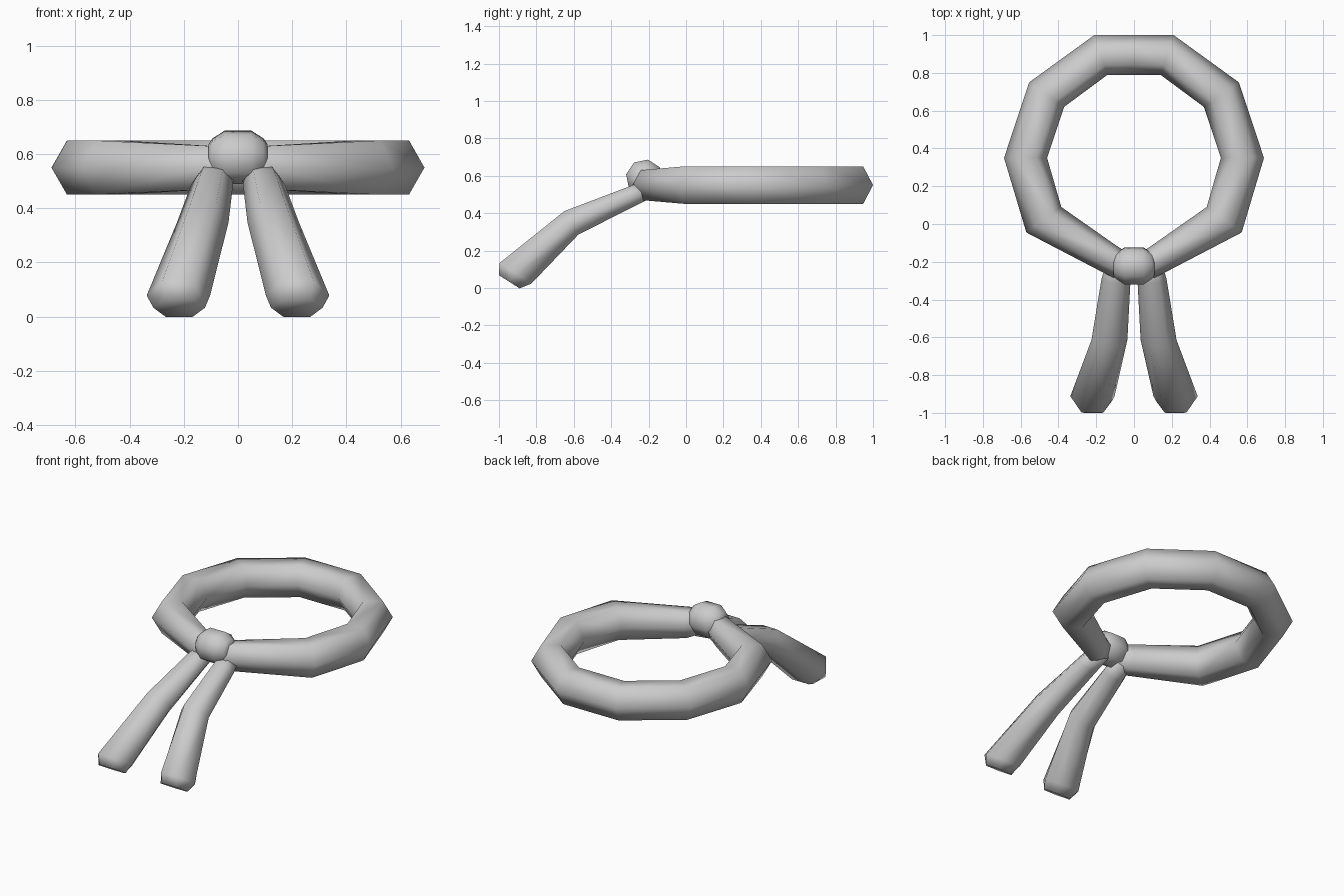
import bpy, bmesh
from math import sin, cos, radians
from mathutils import Vector

if "Cube" in bpy.data.objects:
    bpy.data.objects.remove(bpy.data.objects["Cube"])


def loft(name, sections, cap_start=True, cap_end=True):
    """Skin a list of equal-sized point loops."""
    bm = bmesh.new()
    rings = [[bm.verts.new(p) for p in s] for s in sections]
    n = len(rings[0])
    for a, b in zip(rings, rings[1:]):
        for i in range(n):
            j = (i + 1) % n
            bm.faces.new((a[i], a[j], b[j], b[i]))
    if cap_start:
        bm.faces.new(rings[0][::-1])
    if cap_end:
        bm.faces.new(rings[-1])
    bmesh.ops.recalc_face_normals(bm, faces=bm.faces)
    mesh = bpy.data.meshes.new(name)
    bm.to_mesh(mesh)
    bm.free()
    mesh.shade_smooth()
    ob = bpy.data.objects.new(name, mesh)
    bpy.context.collection.objects.link(ob)
    return ob


def hexagon(centre, w, h):
    """Six points: pointed along w, flat along h."""
    c, w, h = Vector(centre), Vector(w), Vector(h)
    return [c + w * k + h * m for k, m in
            ((1, 0), (.5, 1), (-.5, 1), (-1, 0), (-.5, -1), (.5, -1))]


def mirror(ob):
    mod = ob.modifiers.new("mirror", 'MIRROR')
    mod.use_clip = True


# Head band: half of a ten-cornered ring, (outer xy, inner xy, z, half height)
band = []
for ox, oy, ix, iy, z, h in [
        (0, 1.0, 0, .79, .55, .10), (.21, 1.0, .14, .79, .55, .10),
        (.555, .75, .37, .62, .55, .10), (.688, .35, .46, .35, .55, .10),
        (.57, -.045, .385, .09, .55, .10), (.11, -.285, .10, -.11, .55, .08),
        (.04, -.27, .04, -.15, .56, .06)]:
    o, i = Vector((ox, oy, z)), Vector((ix, iy, z))
    band.append(hexagon((o + i) / 2, (o - i) / 2, (0, 0, h)))
mirror(loft("band", band, cap_start=False))

# Hanging tails: (centre, half width, half thickness in y and z)
tail = [hexagon(c, (w, 0, 0), (0, hy, hz)) for c, w, hy, hz in [
    ((.08, -.20, .53), .065, -.02, .045),
    ((.095, -.29, .49), .077, -.02, .05),
    ((.13, -.613, .348), .095, -.037, .063),
    ((.22, -.912, .078), .117, -.085, .055),
    ((.217, -.945, .033), .095, -.055, .035)]]
mirror(loft("tail", tail))

# Knot: eight-sided barrel lying across the front
knot = [[(x, -.222 + r * cos(radians(79 + 45 * k)), .588 + r * sin(radians(79 + 45 * k)))
         for k in range(8)]
        for x, r in ((-.108, .05), (-.095, .07), (-.05, .10),
                     (.05, .10), (.095, .07), (.108, .05))]
loft("knot", knot)
